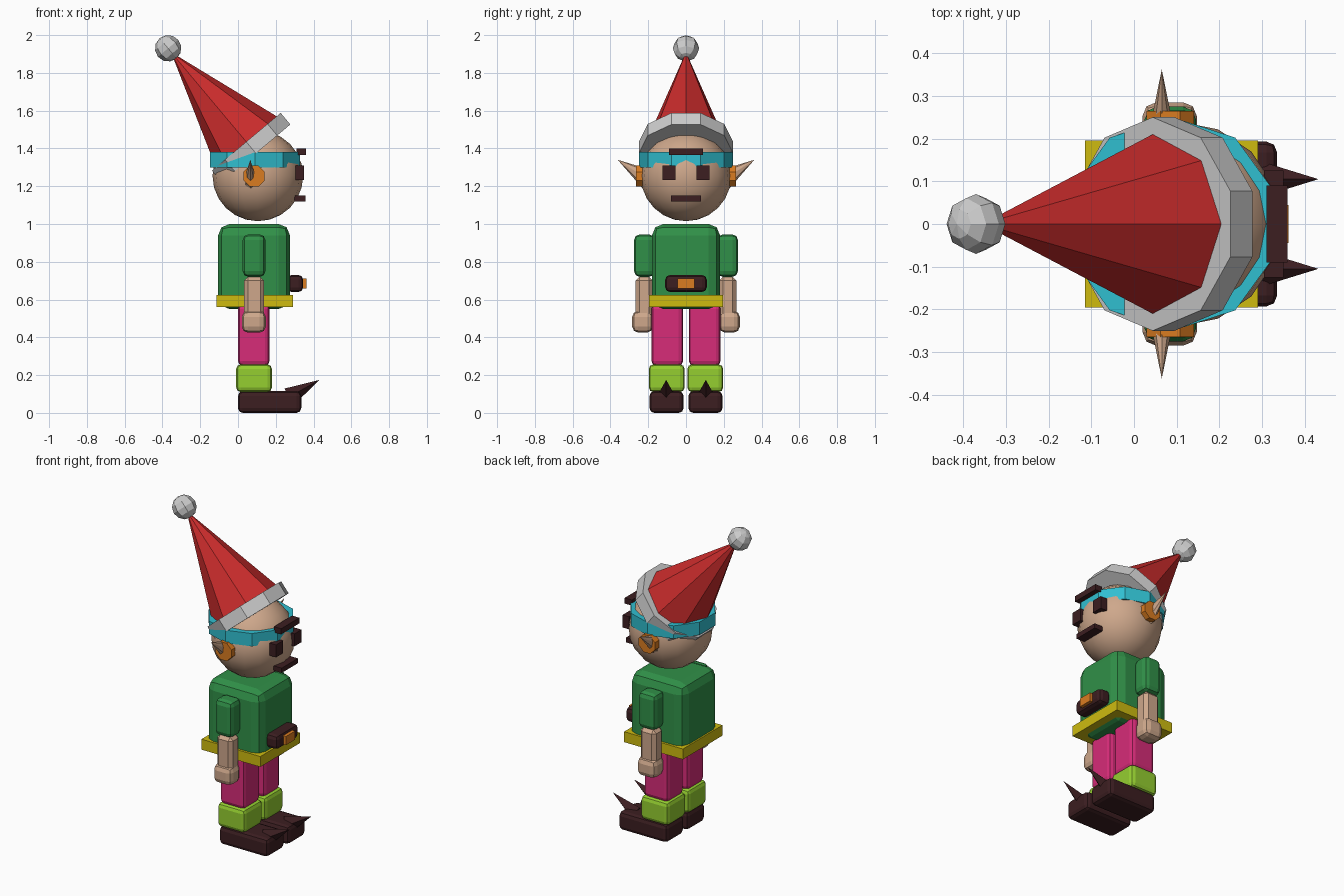
import bpy
from math import radians, pi
from mathutils import Vector, Matrix

cube = bpy.data.objects.get("Cube")
if cube:
    bpy.data.objects.remove(cube, do_unlink=True)


def material(name, color):
    mat = bpy.data.materials.new(name)
    mat.use_nodes = True
    mat.diffuse_color = (*color, 1)
    mat.node_tree.nodes["Principled BSDF"].inputs["Base Color"].default_value = (*color, 1)
    return mat


skin = material("skin", (0.62, 0.39, 0.26))
green = material("tunic green", (0.03, 0.28, 0.065))
red = material("hat red", (0.6, 0.025, 0.025))
grey = material("fur grey", (0.6, 0.6, 0.6))
cyan = material("headband cyan", (0.03, 0.52, 0.63))
yellow = material("belt yellow", (0.62, 0.5, 0.005))
orange = material("orange", (0.7, 0.2, 0.015))
pink = material("trouser pink", (0.68, 0.025, 0.19))
lime = material("sock lime", (0.3, 0.62, 0.03))
brown = material("dark brown", (0.045, 0.013, 0.015))


def finish(name, mat):
    obj = bpy.context.object
    obj.name = name
    obj.data.materials.append(mat)
    return obj


def box(name, mat, x, y, z, bevel=0.0, segments=2):
    """Box from (min, max) pairs, with optionally rounded edges."""
    bpy.ops.mesh.primitive_cube_add(size=1)
    obj = finish(name, mat)
    size = Vector([r[1] - r[0] for r in (x, y, z)])
    middle = Vector([(r[0] + r[1]) / 2 for r in (x, y, z)])
    obj.data.transform(Matrix.Diagonal((*size, 1)))
    obj.location = middle
    if bevel:
        mod = obj.modifiers.new("rounded edges", "BEVEL")
        mod.width, mod.segments = bevel, segments
    return obj


def cone(name, mat, base, tip, radius, sides, tip_radius=0.0, turn=0.0, squash=1.0):
    """Cone or prism between two points; turn spins it about its own axis."""
    base, tip = Vector(base), Vector(tip)
    axis = tip - base
    bpy.ops.mesh.primitive_cone_add(vertices=sides, radius1=radius, radius2=tip_radius,
                                    depth=axis.length)
    obj = finish(name, mat)
    obj.data.transform(Matrix.Rotation(turn, 4, "Z"))
    obj.data.transform(Matrix.Diagonal((squash, 1, 1, 1)))
    # Keep the local y or x axis level, depending on the lean direction
    z = axis.normalized()
    level = Vector((0, 1, 0)) if abs(z.y) < 0.1 else Vector((1, 0, 0))
    if level.y:
        rot = Matrix((level.cross(z), level, z)).transposed()
    else:
        rot = Matrix((level, z.cross(level), z)).transposed()
    obj.matrix_world = Matrix.Translation((base + tip) / 2) @ rot.to_4x4()
    return obj


def pair(y, side):
    return sorted((y[0] * side, y[1] * side))


# Head and face
bpy.ops.mesh.primitive_uv_sphere_add(segments=16, ring_count=12, radius=0.24,
                                     location=(0.105, 0, 1.255))
finish("head", skin)
bpy.ops.object.shade_smooth()
box("brow", brown, (0.31, 0.36), (-0.09, 0.09), (1.365, 1.4))
box("mouth", brown, (0.3, 0.357), (-0.08, 0.08), (1.12, 1.15))
cone("headband", cyan, (0.09, 0, 1.3), (0.09, 0, 1.38), 0.25, 10, 0.25)

# Hat, leaning back
lean = Matrix.Rotation(radians(-40), 3, "Y")
up = lean @ Vector((0, 0, 1))
rim = Vector((0.095, 0, 1.374))
crown = rim + up * 0.08
cone("hat_brim", grey, rim, crown, 0.25, 10, 0.25)
cone("hat_cone", red, crown, crown + up * 0.62, 0.21, 8)
bpy.ops.mesh.primitive_uv_sphere_add(segments=8, ring_count=6, radius=0.07)
pompom = finish("hat_pompom", grey)
pompom.location = (-0.37, 0, 1.93)
pompom.rotation_euler = lean.to_euler()

# Torso and belt
box("tunic", green, (-0.105, 0.275), (-0.18, 0.18), (0.55, 1.0), 0.06)
box("belt", yellow, (-0.115, 0.29), (-0.195, 0.195), (0.56, 0.625))
box("pouch", brown, (0.26, 0.345), (-0.11, 0.11), (0.64, 0.73), 0.025)
box("pouch_clasp", orange, (0.33, 0.362), (-0.045, 0.045), (0.658, 0.712))

# Parts on both sides
for side, label in ((1, "left"), (-1, "right")):
    box(label + "_eye", brown, (0.305, 0.35), pair((0.055, 0.125), side), (1.232, 1.31))
    cone(label + "_ear", skin, (0.065, 0.2 * side, 1.235), (0.065, 0.362 * side, 1.34),
         0.055, 8, squash=0.6)
    cone(label + "_earring", orange, (0.085, 0.215 * side, 1.253),
         (0.085, 0.265 * side, 1.253), 0.06, 8, 0.06, turn=pi / 8)

    # Arm
    box(label + "_sleeve", green, (0.025, 0.145), pair((0.165, 0.275), side), (0.72, 0.945), 0.03)
    box(label + "_forearm", skin, (0.032, 0.138), pair((0.175, 0.267), side), (0.5, 0.72), 0.02, 1)
    box(label + "_hand", skin, (0.02, 0.147), pair((0.175, 0.285), side), (0.425, 0.54), 0.032)

    # Leg and pointed shoe
    box(label + "_trouser", pink, (0, 0.167), pair((0.015, 0.183), side), (0.25, 0.575), 0.025)
    box(label + "_sock", lime, (-0.01, 0.18), pair((0.007, 0.197), side), (0.11, 0.257), 0.025)
    box(label + "_shoe", brown, (0, 0.335), pair((0.013, 0.193), side), (0, 0.115), 0.025)
    cone(label + "_shoe_point", brown, (0.27, 0.105 * side, 0.085),
         (0.432, 0.105 * side, 0.175), 0.05, 4)
